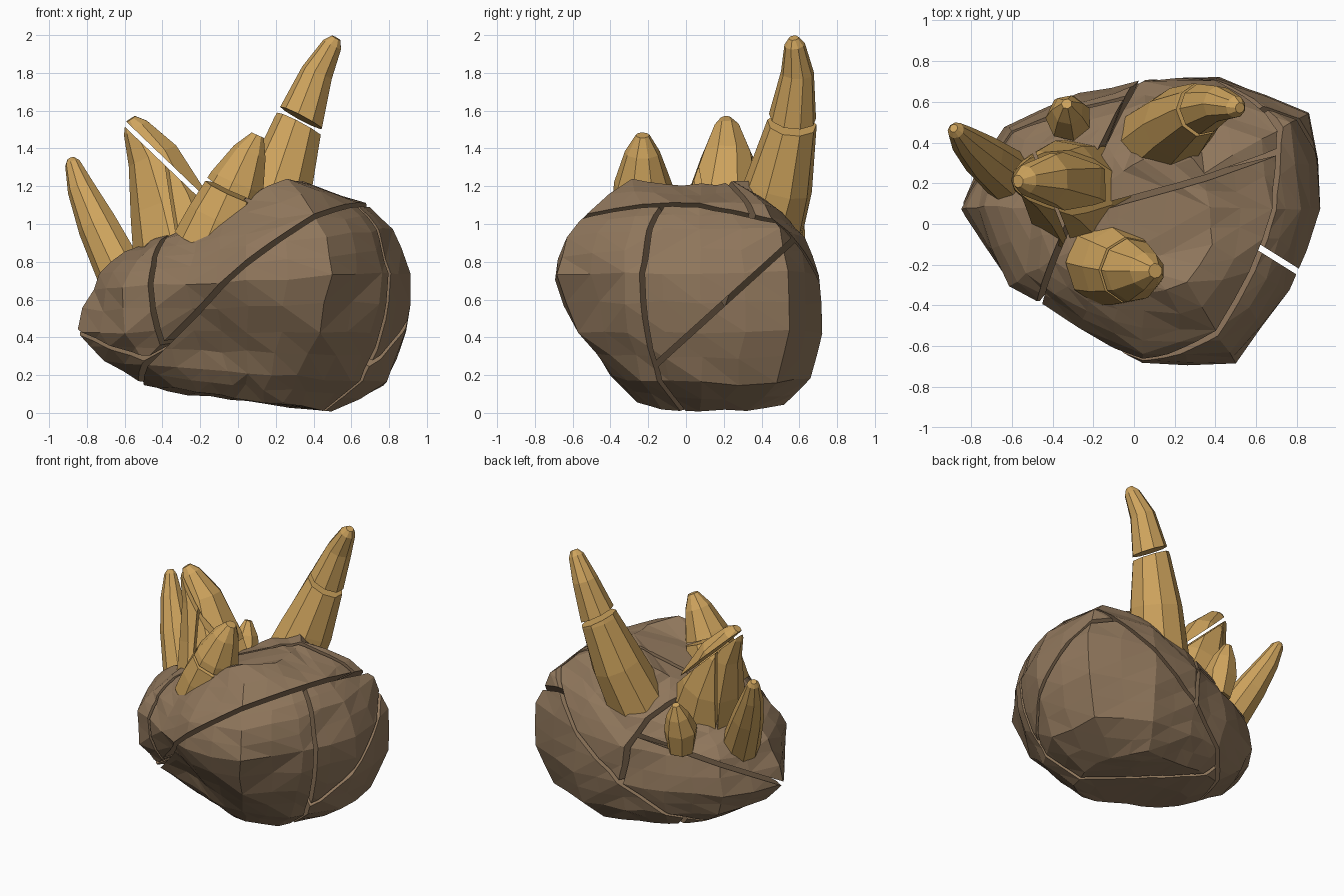
import bpy, bmesh, random
from math import sin, cos, pi
from mathutils import Vector

if "Cube" in bpy.data.objects:
    bpy.data.objects.remove(bpy.data.objects["Cube"])

random.seed(4)


def material(name, rgb):
    m = bpy.data.materials.new(name)
    m.diffuse_color = (*rgb, 1)
    m.use_nodes = True
    m.node_tree.nodes["Principled BSDF"].inputs["Base Color"].default_value = m.diffuse_color
    return m


STONE = material("brown_stone", (0.28, 0.185, 0.108))
HORN = material("amber_horn", (0.62, 0.37, 0.11))


def half(bm, co, no, keep, gap):
    """Copy of a solid kept on one side of a plane, with the cut closed."""
    b = bm.copy()
    n = Vector(no).normalized() * keep
    geom = b.verts[:] + b.edges[:] + b.faces[:]
    bmesh.ops.bisect_plane(b, geom=geom, dist=1e-5, plane_co=Vector(co) + n * gap / 2,
                           plane_no=n, clear_inner=True)
    bmesh.ops.holes_fill(b, edges=[e for e in b.edges if e.is_boundary], sides=0)
    bmesh.ops.recalc_face_normals(b, faces=b.faces)
    return b


def split(bm, co, no, gap=0.03):
    return half(bm, co, no, 1, gap), half(bm, co, no, -1, gap)


def emit(name, bm, mat):
    if not bm.faces:
        return
    me = bpy.data.meshes.new(name)
    bm.to_mesh(me)
    me.materials.append(mat)
    bpy.context.collection.objects.link(bpy.data.objects.new(name, me))


def loft(rings):
    """Closed solid through rings of equal point count."""
    bm = bmesh.new()
    vs = [[bm.verts.new(p) for p in r] for r in rings]
    n = len(vs[0])
    for a, b in zip(vs, vs[1:]):
        for i in range(n):
            j = (i + 1) % n
            bm.faces.new((a[i], a[j], b[j], b[i]))
    bm.faces.new(vs[0][::-1])
    bm.faces.new(vs[-1])
    bmesh.ops.recalc_face_normals(bm, faces=bm.faces)
    return bm


# Boulder: tilted levels (height, slope along x), radii every 30 degrees from +x
LEVELS = [
    (0.08, -0.14, (.45, .50, .50, .40, .45, .55, .55, .45, .30, .30, .38, .42)),
    (0.22, -0.08, (.73, .80, .67, .56, .58, .72, .77, .62, .45, .48, .54, .63)),
    (0.43, 0.00, (.84, .92, .73, .62, .64, .80, .90, .76, .55, .61, .75, .76)),
    (0.70, 0.05, (.86, .93, .72, .61, .60, .74, .82, .76, .64, .77, .88, .82)),
    (0.88, 0.12, (.77, .82, .63, .51, .50, .60, .73, .66, .58, .72, .83, .77)),
    (0.99, 0.18, (.62, .66, .52, .40, .38, .48, .55, .52, .48, .59, .69, .63)),
    (1.11, 0.50, (.33, .34, .34, .24, .20, .25, .33, .32, .30, .42, .43, .38)),
]
rings = []
for z, slope, radii in LEVELS:
    ring = []
    for i, r in enumerate(radii):
        x, y = 0.05 + r * cos(i * pi / 6), 0.08 + r * sin(i * pi / 6)
        ring.append((x, y, min(z + slope * x, 1.34 - 0.35 * x)))
    rings.append(ring)
rock = loft(rings)
bmesh.ops.triangulate(rock, faces=rock.faces)
bmesh.ops.subdivide_edges(rock, edges=rock.edges[:], cuts=1, smooth=0.15,
                          use_grid_fill=True)
bmesh.ops.triangulate(rock, faces=rock.faces)

# Chipped facets, a front bump and the hollow beneath it
for v in rock.verts:
    v.co += Vector([random.uniform(-0.01, 0.01) for _ in range(3)])
    for spot, push in (((-0.25, -0.48, 0.64), -0.05), ((-0.08, -0.45, 0.36), 0.06)):
        d = (v.co - Vector(spot)).length
        if d < 0.25:
            v.co.y += push * (1 - d / 0.25)
    v.co.z = min(max(v.co.z, 0), 1.25)

# Fracture into chunks along planes
upper, lower = split(rock, (-0.12, -0.5, 0.62), (-0.586, 0.2, 0.75))
side, front = split(lower, (0.75, -0.2, 0.6), (0.5, 0.8, 0))
side_high, side_low = split(side, (0.8, 0.21, 0.59), (0, -0.67, 0.74))
centre, left = split(upper, (-0.45, -0.35, 0.7), (1, -0.44, 0.1))
back, crown = split(centre, (0.2, 0.19, 1.1), (-0.3, 0.95, 0.1))
left_top, left_base = split(left, (-0.85, 0.1, 0.44), (-0.055, -0.34, 0.653))
for name, bm in (("front", front), ("side_high", side_high), ("side_low", side_low),
                 ("back", back), ("crown", crown), ("left_top", left_top),
                 ("left_base", left_base)):
    emit("rock_chunk_" + name, bm, STONE)


def horn(path, sides=9):
    """Tapered faceted tube through (x, y, z, radius) stations."""
    pts = [Vector(p[:3]) for p in path]
    rings = []
    for k, p in enumerate(pts):
        t = (pts[min(k + 1, len(pts) - 1)] - pts[max(k - 1, 0)]).normalized()
        u = t.cross(Vector((0, 1, 0))).normalized()
        w = t.cross(u)
        rings.append([p + path[k][3] * random.uniform(1.02, 1.07) *
                      (cos(a) * u + sin(a) * w)
                      for a in (2 * pi * i / sides for i in range(sides))])
    return loft(rings)


# Large horn with a snapped tip
big = horn([(.12, .40, .90, .20), (.22, .49, 1.20, .175), (.32, .56, 1.52, .127),
            (.42, .59, 1.80, .085), (.50, .575, 1.95, .052), (.52, .57, 1.985, .025)])
for n, b in zip(("tip", "base"), split(big, (.32, .56, 1.55), (.46, .1, .87), 0.035)):
    emit("large_horn_" + n, b, HORN)

# Front horn with a cracked waist
fore = horn([(-.14, -.19, .88, .20), (-.08, -.21, 1.03, .185), (.0, -.23, 1.22, .145),
             (.065, -.23, 1.38, .09), (.105, -.23, 1.47, .035)])
for n, b in zip(("tip", "base"), split(fore, (-.02, -.24, 1.17), (.4, -.1, .9), 0.02)):
    emit("front_horn_" + n, b, HORN)

# Middle horn split lengthwise
mid = horn([(-.27, .14, .78, .27), (-.36, .20, 1.10, .205), (-.45, .22, 1.36, .135),
            (-.54, .215, 1.51, .07), (-.57, .21, 1.555, .03)])
slab, rest = split(mid, (-.43, .2, 1.37), (.65, 0, .68), 0.025)
emit("middle_horn_slab", slab, HORN)
for n, b in zip(("inner", "outer"), split(rest, (-.43, .2, 1.1), (1, .4, 0), 0.015)):
    emit("middle_horn_" + n, b, HORN)

# Slender left horn and small back horn
emit("left_horn", horn([(-.60, .22, .70, .13), (-.74, .33, .99, .105),
                        (-.83, .41, 1.19, .072), (-.875, .46, 1.32, .04),
                        (-.885, .47, 1.345, .02)]), HORN)
emit("back_horn", horn([(-.31, .50, .70, .09), (-.32, .52, .86, .11),
                        (-.325, .56, .98, .075), (-.33, .59, 1.07, .025)], 7), HORN)
